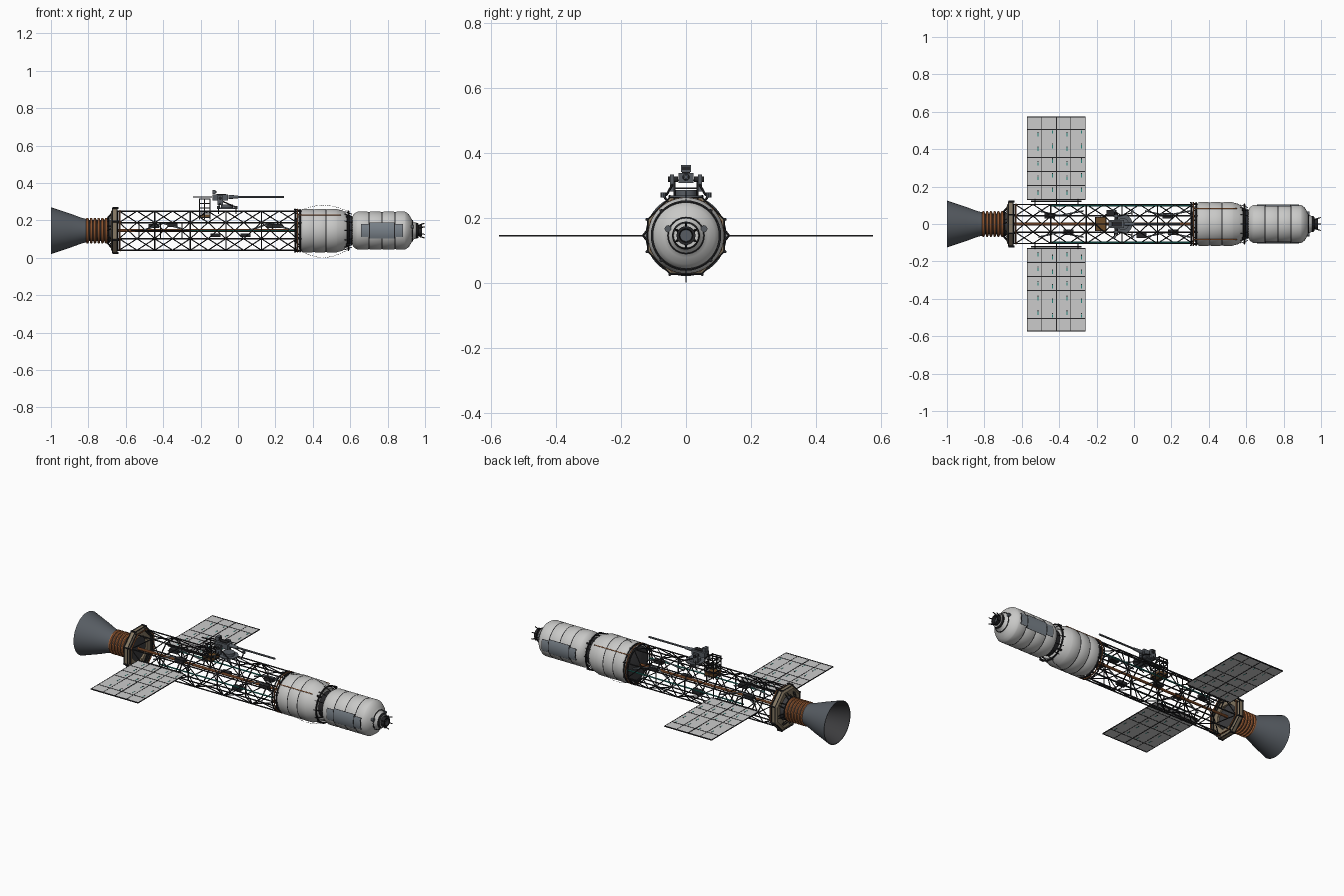
import bpy, bmesh, math
from mathutils import Vector, Matrix

if "Cube" in bpy.data.objects:
    bpy.data.objects.remove(bpy.data.objects["Cube"])

CZ = 0.145  # height of the long axis


def mat(name, r, g, b):
    m = bpy.data.materials.new(name)
    m.diffuse_color = (r, g, b, 1)
    m.use_nodes = True
    m.node_tree.nodes["Principled BSDF"].inputs["Base Color"].default_value = m.diffuse_color
    return m


WHITE = mat("hull_white", 0.58, 0.58, 0.57)
BLACK = mat("dark_metal", 0.018, 0.018, 0.020)
SLATE = mat("slate_metal", 0.095, 0.108, 0.124)
ORANGE = mat("copper", 0.42, 0.14, 0.045)
TAN = mat("tan_insulation", 0.24, 0.19, 0.125)
CELL = mat("panel_grey", 0.60, 0.60, 0.60)
TEAL = mat("teal", 0.02, 0.24, 0.20)
BROWN = mat("brown", 0.15, 0.07, 0.02)
PLATE = mat("radiator_blue_grey", 0.19, 0.22, 0.25)
SOOT = mat("soot_grey", 0.045, 0.045, 0.048)


def make(name, bm, *mats, smooth=True):
    bmesh.ops.remove_doubles(bm, verts=bm.verts, dist=1e-5)
    bmesh.ops.recalc_face_normals(bm, faces=bm.faces)
    me = bpy.data.meshes.new(name)
    bm.to_mesh(me)
    bm.free()
    for m in mats:
        me.materials.append(m)
    ob = bpy.data.objects.new(name, me)
    bpy.context.collection.objects.link(ob)
    if smooth:
        bpy.ops.object.select_all(action='DESELECT')
        ob.select_set(True)
        bpy.context.view_layer.objects.active = ob
        bpy.ops.object.shade_smooth_by_angle(angle=math.radians(35))
    return ob


def paint(verts, mi):
    for v in verts:
        for f in v.link_faces:
            f.material_index = mi


def polar(x, r, a):
    """Point around the long axis; angle 0 is +y, 90 degrees is up."""
    return Vector((x, r * math.cos(a), CZ + r * math.sin(a)))


def rod(bm, a, b, r, n=6, mi=0, r2=None):
    a, b = Vector(a), Vector(b)
    d = b - a
    m = Matrix.Translation((a + b) / 2) @ d.to_track_quat('Z', 'Y').to_matrix().to_4x4()
    paint(bmesh.ops.create_cone(bm, cap_ends=True, segments=n, radius1=r, radius2=r if r2 is None else r2,
                                depth=d.length, matrix=m)["verts"], mi)


def box(bm, c, s, mi=0):
    m = Matrix.Translation(c) @ Matrix.Diagonal((*s, 1))
    paint(bmesh.ops.create_cube(bm, size=1, matrix=m)["verts"], mi)


def lathe(bm, prof, n=40, mis=None, a0=0.0, span=math.tau):
    rows = [[bm.verts.new(polar(x, r, a0 + span * i / n)) for i in range(n + 1)] for x, r in prof]
    for j in range(len(prof) - 1):
        for i in range(n):
            f = bm.faces.new([rows[j][i], rows[j][i + 1], rows[j + 1][i + 1], rows[j + 1][i]])
            f.material_index = mis[j] if mis else 0


def hoop(bm, x, r, t, n=40, mi=0, a0=0.0):
    prof = [(x + t * math.cos(k * math.pi / 3), r + t * math.sin(k * math.pi / 3)) for k in range(7)]
    lathe(bm, prof, n, [mi] * 6, a0)


# engine: hollow bell with sooty inside, throat and copper coils
bm = bmesh.new()
lathe(bm, [(-0.81, 0.001), (-0.81, 0.062), (-0.84, 0.070), (-0.90, 0.092), (-1.0, 0.125),
           (-1.0, 0.121), (-0.90, 0.087), (-0.82, 0.05), (-0.82, 0.001)], 40, [0, 0, 0, 0, 0, 1, 1, 1])
make("engine_bell", bm, SLATE, SOOT)
bm = bmesh.new()
lathe(bm, [(-0.815, 0.001), (-0.815, 0.056), (-0.69, 0.056), (-0.66, 0.07), (-0.66, 0.001)], 24)
make("engine_throat", bm, SOOT)
bm = bmesh.new()
for k in range(6):
    hoop(bm, -0.805 + 0.02 * k, 0.062, 0.0075, 32)
make("engine_coils", bm, ORANGE)
bm = bmesh.new()
for k in range(16):
    a = math.tau * k / 16
    rod(bm, polar(-0.70, 0.066, a), polar(-0.665, 0.108, a + (0.15 if k % 2 else -0.15)), 0.0028)
hoop(bm, -0.695, 0.066, 0.004)
make("engine_mount", bm, BLACK)

# octagonal aft collar with thin dark rims, corner posts and a copper feed ring
A8 = math.pi / 8
bm = bmesh.new()
lathe(bm, [(-0.672, 0.076), (-0.678, 0.112), (-0.668, 0.128), (-0.650, 0.128), (-0.645, 0.112), (-0.650, 0.076),
           (-0.672, 0.076)], 8, a0=A8)
make("aft_collar", bm, TAN, smooth=False)
bm = bmesh.new()
for x in (-0.671, -0.647):
    hoop(bm, x, 0.128, 0.003, 8, a0=A8)
hoop(bm, -0.645, 0.106, 0.004, 8, a0=A8)
hoop(bm, -0.630, 0.117, 0.003, 8, 1, a0=A8)
for k in range(8):
    a = A8 + k * math.pi / 4
    rod(bm, polar(-0.672, 0.130, a), polar(-0.638, 0.130, a), 0.005)
make("collar_rim", bm, BLACK, ORANGE, smooth=False)

# truss: eight longerons, frames and zigzag braces
R, X0, BAY, NB = 0.113, -0.635, 0.19, 5
bm = bmesh.new()
for k in range(8):
    a, b = A8 + k * math.pi / 4, A8 + (k + 1) * math.pi / 4
    rod(bm, polar(-0.65, R, a), polar(0.34, R, a), 0.0042)
    for j in range(NB + 1):
        x = X0 + j * BAY
        rod(bm, polar(x, R, a), polar(x, R, b), 0.0036)
        if j < NB:
            s, t = (a, b) if k % 2 else (b, a)
            rod(bm, polar(x, R, s), polar(x + BAY / 2, R, t), 0.003, 5)
            rod(bm, polar(x + BAY / 2, R, t), polar(x + BAY, R, s), 0.003, 5)
make("truss", bm, BLACK, smooth=False)

# pipes, equipment boxes and inner braces within the truss
bm = bmesh.new()
rod(bm, (-0.66, 0, CZ), (0.31, 0, CZ), 0.0075, 10, 0)
for s in (-1, 1):
    rod(bm, (-0.45, s * 0.098, CZ), (0.31, s * 0.098, CZ), 0.0045, 6, 1)
    for x in (-0.40, 0.17):
        rod(bm, (x - 0.11, s * 0.07, CZ), (x, s * 0.045, 0.185), 0.0045, 6, 2)
        rod(bm, (x, s * 0.045, 0.185), (x + 0.13, s * 0.07, CZ), 0.0045, 6, 2)
make("truss_pipes", bm, ORANGE, TEAL, PLATE)
bm = bmesh.new()
for x, y, z in ((-0.45, 0.045, 0.17), (-0.35, -0.045, 0.175), (0.21, -0.045, 0.17), (0.18, 0.045, 0.17),
                (0.04, -0.06, 0.12), (-0.12, 0.06, 0.12)):
    box(bm, (x, y, z), (0.055, 0.03, 0.02))
make("equipment_boxes", bm, BLACK, smooth=False)

# solar wings: cell sheet, grid strips, teal and dark contacts, hinge
for s, side in ((1, "back"), (-1, "front")):
    bm = bmesh.new()
    box(bm, (-0.415, s * 0.352, CZ), (0.31, 0.445, 0.003), 0)
    for i in range(5):
        box(bm, (-0.57 + 0.0775 * i, s * 0.352, CZ), (0.006 if i == 2 else 0.0035, 0.445, 0.0048), 1)
    for y in (0.131, 0.205, 0.28, 0.355, 0.505, 0.572):
        box(bm, (-0.415, s * y, CZ), (0.313, 0.007 if y > 0.55 else 0.0045, 0.0048), 1)
    for i in range(4):
        for k in range(5):
            c = Vector((-0.513 + 0.0775 * i, s * (0.165 + 0.078 * k + 0.015 * (i % 2)), CZ))
            box(bm, c, (0.0045, 0.018, 0.0042), 2)
            box(bm, c + Vector((0, 0.013, 0)), (0.007, 0.006, 0.0044), 1)
    make("solar_wing_" + side, bm, CELL, BLACK, TEAL, smooth=False)
    bm = bmesh.new()
    rod(bm, (-0.55, s * 0.122, CZ), (-0.28, s * 0.122, CZ), 0.0035, 8)
    for x in (-0.53, -0.415, -0.30):
        rod(bm, (x, s * 0.10, 0.105), (x, s * 0.132, CZ), 0.0035)
        rod(bm, (x, s * 0.10, 0.185), (x, s * 0.132, CZ), 0.0035)
    make("wing_hinge_" + side, bm, BLACK)


# hull with slightly bulging segments separated by narrow dark grooves
def hull(name, front, xs, r, back):
    prof, mis = list(front), [0] * len(front)
    for i in range(len(xs) - 1):
        a, b = xs[i], xs[i + 1]
        prof += [(a + 0.0024, r - 0.003), (a + 0.009, r), (b - 0.009, r), (b - 0.0024, r - 0.003)]
        mis += [0, 0, 0, 1 if i < len(xs) - 2 else 0]
    bm = bmesh.new()
    lathe(bm, prof + list(back), 48, mis + [0] * len(back))
    make(name, bm, WHITE, BLACK)


hull("service_module", [(0.325, 0.001), (0.325, 0.095), (0.333, 0.106)], (0.34, 0.405, 0.47, 0.535), 0.117,
     [(0.56, 0.107), (0.583, 0.088), (0.59, 0.001)])
hull("crew_module", [(0.605, 0.001), (0.608, 0.07), (0.62, 0.09)], (0.632, 0.70, 0.77, 0.84, 0.90), 0.102,
     [(0.913, 0.088), (0.925, 0.068), (0.938, 0.048), (0.955, 0.040), (0.96, 0.001)])

# dark aft bulkhead and module rings
bm = bmesh.new()
lathe(bm, [(0.30, 0.001), (0.312, 0.07), (0.324, 0.10), (0.324, 0.001)], 32)
make("aft_bulkhead", bm, SOOT)
bm = bmesh.new()
for x, r, t, mi in ((0.305, 0.114, 0.004, 0), (0.319, 0.115, 0.003, 1), (0.332, 0.113, 0.004, 0),
                    (0.590, 0.104, 0.005, 0)):
    hoop(bm, x, r, t, 40, mi)
for k in range(12):
    a = math.tau * k / 12
    rod(bm, polar(0.30, 0.114, a), polar(0.335, 0.112, a + 0.26), 0.003)
    rod(bm, polar(0.57, 0.102, a), polar(0.61, 0.088, a), 0.0022)
for k in range(4):
    a = math.pi / 4 + k * math.pi / 2
    rod(bm, polar(0.578, 0.107, a), polar(0.602, 0.107, a), 0.006, 8)
lathe(bm, [(0.58, 0.075), (0.615, 0.075)], 32)
make("module_rings", bm, BLACK, ORANGE)
bm = bmesh.new()
for a in (math.radians(135), math.radians(45)):
    rod(bm, polar(0.32, 0.117, a), polar(0.55, 0.117, a), 0.0025, 8)
make("service_pipes", bm, ORANGE)

# dashed guard wire above and below the service module
bm = bmesh.new()
for s, h in ((-1, 0.0388), (1, 0.031)):
    wire = lambda t: Vector((0.325 + 0.26 * t, 0, CZ + s * (0.105 + h * math.sin(math.pi * t))))
    for k in range(26):
        rod(bm, wire(k / 26), wire((k + 0.6) / 26), 0.0012, 4)
make("guard_wire", bm, BLACK, smooth=False)

# radiator plates on both sides of the crew module
bm = bmesh.new()
for c in (0, math.pi):
    for x0, x1, h in ((0.66, 0.70, 0.32), (0.705, 0.835, 0.40), (0.84, 0.88, 0.32)):
        for g, r, mi in ((0.0035, 0.1035, 1), (0.0, 0.105, 0)):
            lathe(bm, [(x0 - g, r - 0.006), (x0 - g, r), (x1 + g, r), (x1 + g, r - 0.006)], 8,
                  [mi] * 3, c - h - g * 8, 2 * (h + g * 8))
make("radiator_plates", bm, PLATE, BLACK)

# docking port: dark collar, pale ring, slate core, guide petals, thrusters
bm = bmesh.new()
lathe(bm, [(0.948, 0.001), (0.948, 0.041), (0.957, 0.043), (0.964, 0.038), (0.964, 0.029), (0.985, 0.029),
           (0.985, 0.021), (0.968, 0.018), (0.968, 0.001)], 28, [0, 0, 0, 2, 0, 0, 0, 1])
for k in range(6):
    a = math.tau * k / 6 + math.pi / 6
    rod(bm, polar(0.970, 0.030, a), polar(0.998, 0.040, a), 0.004, 6, 0, 0.0025)
hoop(bm, 0.932, 0.055, 0.0035, 32, 0)
for s in (-1, 1):
    rod(bm, (0.91, s * 0.056, 0.166), (0.938, s * 0.056, 0.166), 0.010, 12, 1)
make("docking_port", bm, BLACK, SLATE, WHITE)

# open slatted cargo cage with a brown floor on top of the truss
bm = bmesh.new()
box(bm, (-0.178, 0, 0.225), (0.060, 0.074, 0.012), 0)
for k in range(5):
    for s in (-1, 1):
        box(bm, (-0.178, s * 0.036, 0.215 + 0.025 * k), (0.062, 0.005, 0.005), 1)
        box(bm, (-0.178 + s * 0.029, 0, 0.215 + 0.025 * k), (0.005, 0.076, 0.005), 1)
for x in (-0.206, -0.178, -0.150):
    for y in (-0.036, 0.036):
        rod(bm, (x, y, 0.205), (x, y, 0.318), 0.003, 6, 1)
box(bm, (-0.19, 0, 0.324), (0.10, 0.006, 0.005), 1)
make("cargo_cage", bm, BROWN, BLACK, smooth=False)

# turret: feet, base ring, cradle, body, sight and long barrel
bm = bmesh.new()
tx = -0.06
rod(bm, (tx, 0, 0.262), (tx, 0, 0.268), 0.052, 28, 0)
rod(bm, (tx, 0, 0.268), (tx, 0, 0.285), 0.032, 28, 0)
for s in (-1, 1):
    for dx in (-0.045, 0.05):
        rod(bm, (tx + dx, s * 0.07, 0.262), (tx + dx, s * 0.07, 0.278), 0.008, 8, 0)
        rod(bm, (tx + dx, s * 0.07, 0.268), (tx + dx, s * 0.045, 0.235), 0.0035, 6, 1)
        rod(bm, (tx + dx, s * 0.06, 0.27), (tx - 0.03, s * 0.04, 0.305), 0.0035, 6, 1)
    box(bm, (-0.095, s * 0.043, 0.307), (0.03, 0.012, 0.052), 0)
    rod(bm, (-0.095, s * 0.056, 0.318), (-0.095, s * 0.025, 0.318), 0.009, 12, 1)
make("turret_base", bm, SLATE, BLACK)
bm = bmesh.new()
box(bm, (-0.095, 0, 0.322), (0.085, 0.045, 0.030), 0)
box(bm, (-0.09, 0, 0.338), (0.05, 0.025, 0.006), 1)
box(bm, (-0.128, 0, 0.351), (0.018, 0.032, 0.022), 0)
box(bm, (-0.118, 0, 0.352), (0.005, 0.024, 0.012), 1)
rod(bm, (-0.052, 0, 0.325), (0.0, 0, 0.325), 0.011, 12, 0, 0.008)
rod(bm, (0.0, 0, 0.325), (0.245, 0, 0.325), 0.0055, 10, 0)
make("turret_gun", bm, SLATE, BLACK)
